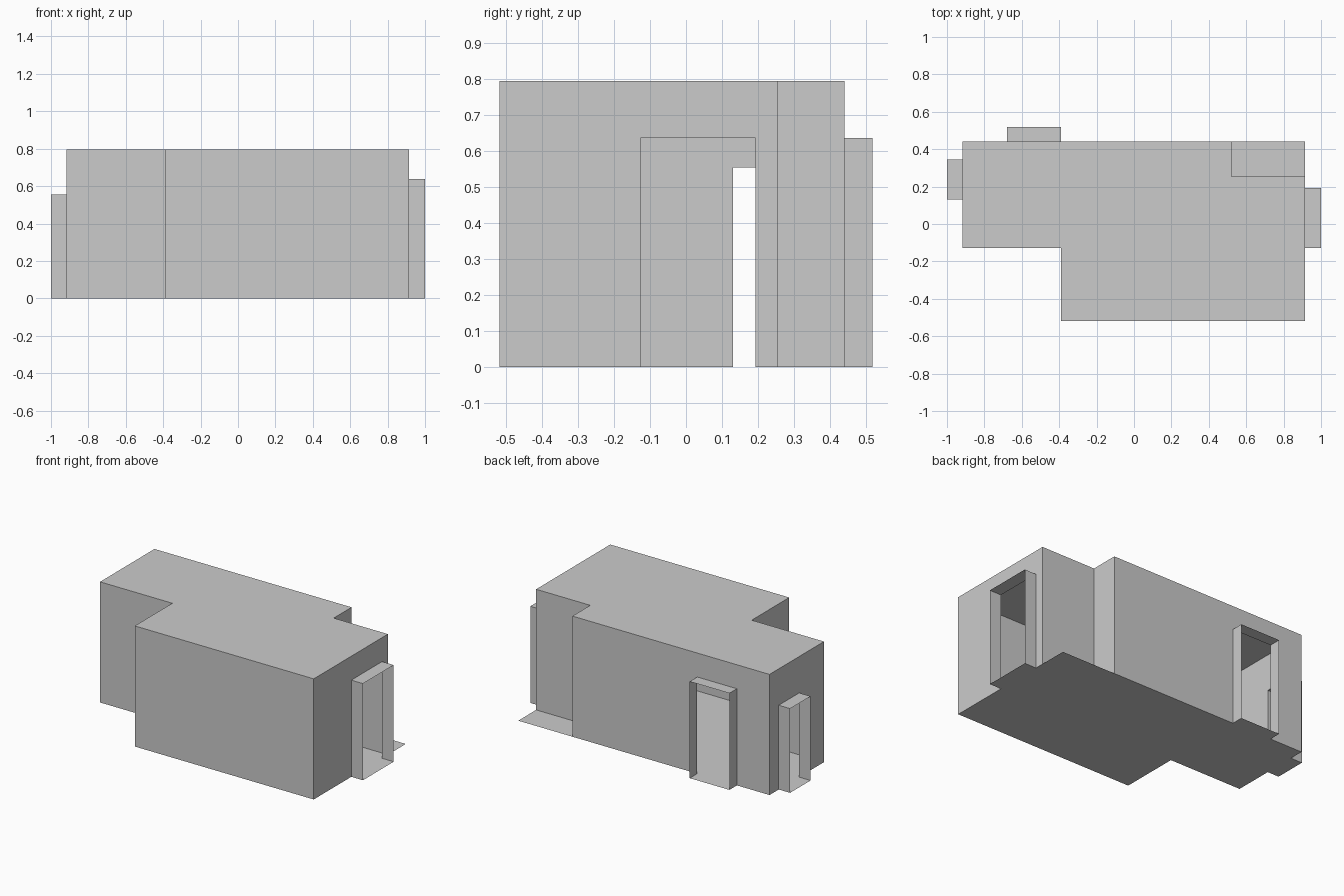
import bpy
from mathutils import Vector

if "Cube" in bpy.data.objects:
    bpy.data.objects.remove(bpy.data.objects["Cube"])

H = 0.795           # room height
L, R = -0.917, 0.915  # left and right walls
F, B = -0.518, 0.44   # front and back walls


def sheet(name, faces):
    """Make one object from a list of flat polygons."""
    verts, idx = [], []
    for f in faces:
        idx.append(range(len(verts), len(verts) + len(f)))
        verts += [tuple(p) for p in f]
    mesh = bpy.data.meshes.new(name)
    mesh.from_pydata(verts, [], [list(i) for i in idx])
    obj = bpy.data.objects.new(name, mesh)
    bpy.context.collection.objects.link(obj)
    return obj


def wall(name, a, b, door=None):
    """Thin wall from a to b; door = (start, end, height) along the wall."""
    a, b = Vector((*a, 0)), Vector((*b, 0))
    d, n = (b - a).normalized(), (b - a).length
    prof = [(0, 0), (0, H), (n, H), (n, 0)]
    if door:
        s, e, h = door
        prof += [(e, 0), (e, h), (s, h), (s, 0)]
    sheet(name, [[a + d * u + Vector((0, 0, z)) for u, z in prof]])


def doorway(name, p, q, out, h):
    """Open tunnel around a door: sill, jamb, head, jamb."""
    p, q, o = Vector((*p, 0)), Vector((*q, 0)), Vector((*out, 0))
    up = Vector((0, 0, h))
    ring = [p, q, q + up, p + up]
    sheet(name, [[ring[i], ring[(i + 1) % 4], ring[(i + 1) % 4] + o, ring[i] + o]
                 for i in range(4)])


# Floor keeps the back right corner, ceiling steps around it
base = [(L, -0.127), (-0.39, -0.127), (-0.39, F), (R, F)]
roof = base + [(R, 0.254), (0.52, 0.254), (0.52, B), (L, B)]
sheet("floor", [[(x, y, 0) for x, y in reversed(base + [(R, B), (L, B)])]])
sheet("ceiling", [[(x, y, H) for x, y in roof]])

# Walls, three with door openings
wall("front_left_wall", roof[0], roof[1])
wall("front_step_wall", roof[1], roof[2])
wall("front_wall", roof[2], roof[3])
wall("right_wall", roof[3], roof[4], (-0.127 - F, 0.193 - F, 0.637))
wall("back_step_front", roof[4], roof[5])
wall("back_step_side", roof[5], roof[6])
wall("back_wall", roof[6], roof[7], (0.91, 1.199, 0.637))
wall("left_wall", roof[7], roof[0], (B - 0.344, B - 0.131, 0.555))

# Projecting door frames
doorway("right_doorway", (R, -0.127), (R, 0.193), (1 - R, 0), 0.637)
doorway("back_doorway", (-0.39, B), (-0.679, B), (0, 0.518 - B), 0.637)
doorway("left_doorway", (L, 0.344), (L, 0.131), (-1 - L, 0), 0.555)
